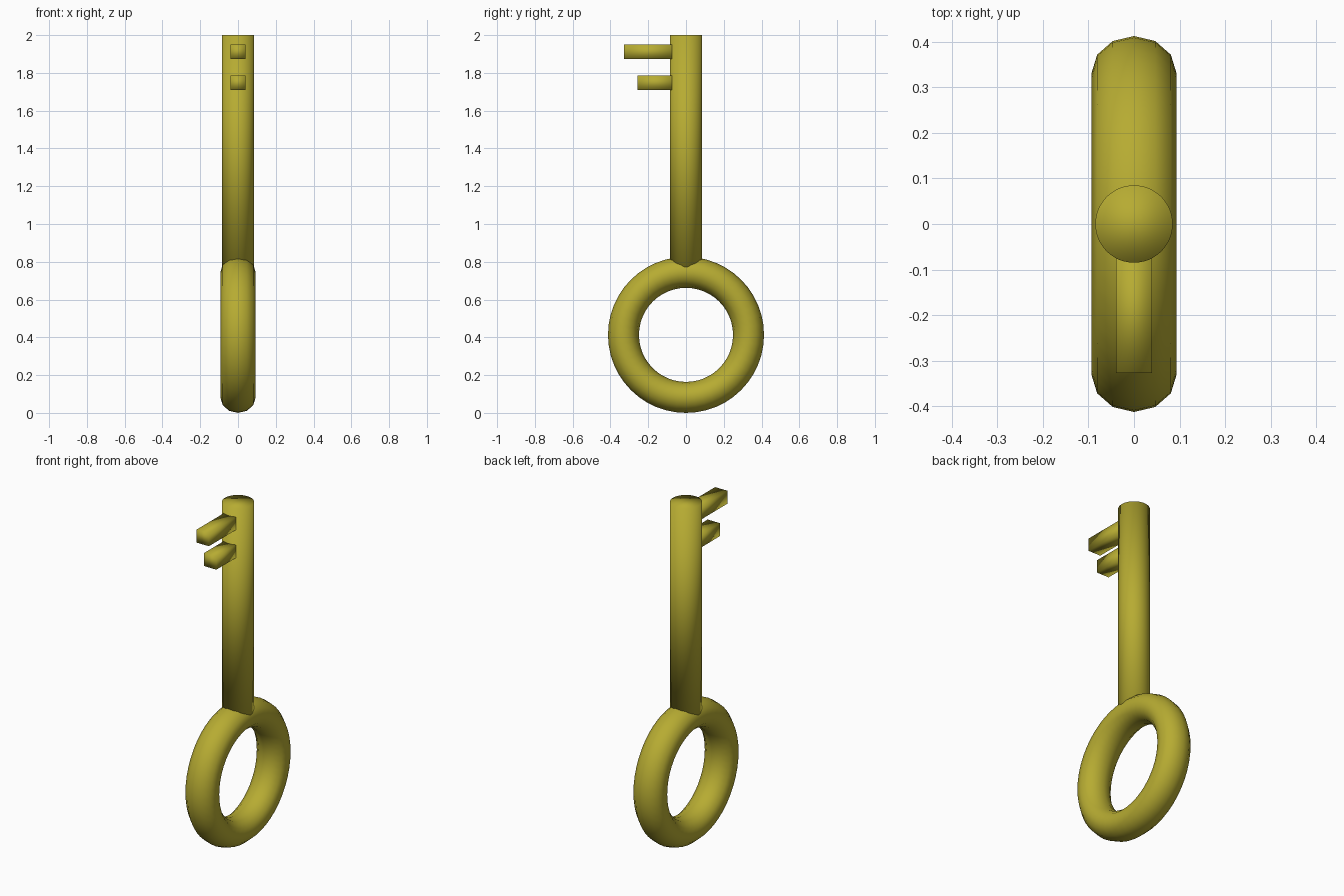
import bpy
from math import pi

if "Cube" in bpy.data.objects:
    bpy.data.objects.remove(bpy.data.objects["Cube"], do_unlink=True)

# Single olive gold material
gold = bpy.data.materials.new("olive_gold")
gold.use_nodes = True
colour = (0.47, 0.41, 0.032, 1)
gold.diffuse_color = colour
gold.node_tree.nodes["Principled BSDF"].inputs["Base Color"].default_value = colour


def finish(name):
    """Name the active object, apply its transform, colour and smooth it."""
    obj = bpy.context.object
    obj.name = name
    bpy.ops.object.transform_apply(location=False, rotation=True, scale=True)
    obj.data.materials.append(gold)
    bpy.ops.object.shade_smooth()
    return obj


# Ring handle, slightly thicker sideways than radially
bpy.ops.mesh.primitive_torus_add(
    major_segments=48, minor_segments=12, major_radius=0.331, minor_radius=0.082,
    location=(0, 0, 0.413), rotation=(0, pi / 2, 0))
bpy.context.object.scale.z = 1.14
finish("ring_handle")

# Shaft, sunk into the top of the ring
bottom, top = 0.74, 2.0
bpy.ops.mesh.primitive_cylinder_add(
    vertices=48, radius=0.085, depth=top - bottom, location=(0, 0, (top + bottom) / 2))
finish("shaft")

# Two teeth pointing forward, the upper one longer
for name, tip, z in (("upper_tooth", -0.327, 1.912), ("lower_tooth", -0.258, 1.748)):
    root = -0.05
    bpy.ops.mesh.primitive_cube_add(size=1, location=(0, (tip + root) / 2, z))
    bpy.context.object.scale = (0.08, root - tip, 0.076)
    finish(name)
